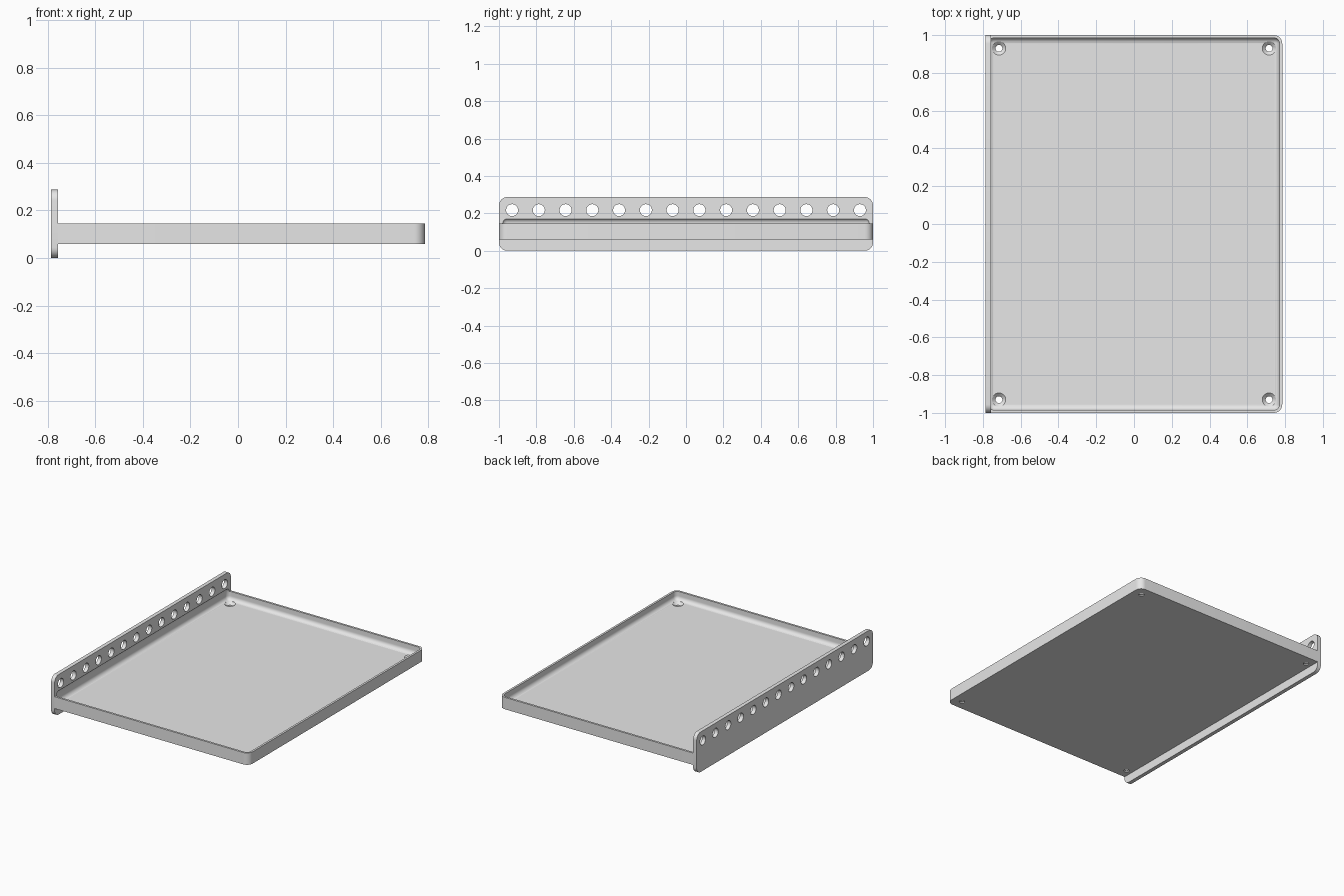
import bpy, bmesh, math
from mathutils import Matrix, Vector

cube = bpy.data.objects.get("Cube")
if cube:
    bpy.data.objects.remove(cube, do_unlink=True)

GREY = (0.8, 0.8, 0.8, 1)
mat = bpy.data.materials.new("plain grey")
mat.use_nodes = True
mat.diffuse_color = GREY
mat.node_tree.nodes["Principled BSDF"].inputs["Base Color"].default_value = GREY


def add(name, bm):
    bmesh.ops.recalc_face_normals(bm, faces=bm.faces[:])
    mesh = bpy.data.meshes.new(name)
    bm.to_mesh(mesh)
    bm.free()
    mesh.materials.append(mat)
    ob = bpy.data.objects.new(name, mesh)
    bpy.context.collection.objects.link(ob)
    return ob


def box(name, low, high, radius, rounded):
    """Box whose edges are rounded where rounded(midpoint, direction) is true."""
    low, high = Vector(low), Vector(high)
    bm = bmesh.new()
    bmesh.ops.create_cube(bm, size=1)
    size = high - low
    for v in bm.verts:
        v.co = (low + high) / 2 + Vector(a * b for a, b in zip(v.co, size))
    edges = [e for e in bm.edges
             if rounded((e.verts[0].co + e.verts[1].co) / 2,
                        (e.verts[0].co - e.verts[1].co).normalized())]
    bmesh.ops.bevel(bm, geom=edges, offset=radius, segments=8, profile=0.5, affect='EDGES')
    return add(name, bm)


def lathe(name, profile, matrix, steps=32):
    """Solid of revolution about z, then placed by the matrix."""
    bm = bmesh.new()
    verts = [bm.verts.new((r, 0, z)) for r, z in profile]
    edges = [bm.edges.new(pair) for pair in zip(verts, verts[1:])]
    bmesh.ops.spin(bm, geom=verts + edges, cent=(0, 0, 0), axis=(0, 0, 1),
                   angle=math.tau, steps=steps)
    bmesh.ops.remove_doubles(bm, verts=bm.verts[:], dist=0.0001)
    bm.transform(matrix)
    return add(name, bm)


def cut(ob, cutters):
    bpy.context.view_layer.objects.active = ob
    for cutter in cutters:
        cutter.hide_render = True
        mod = ob.modifiers.new("cut", 'BOOLEAN')
        mod.operation = 'DIFFERENCE'
        mod.solver = 'EXACT'
        mod.object = cutter
        bpy.ops.object.modifier_apply(modifier=mod.name)


# Tray slab with rounded outer corners, and the upright side plate
INNER = -0.757
tray = box("tray", (INNER, -1, 0.06), (0.785, 1, 0.145), 0.045,
           lambda m, d: abs(d.z) > 0.9 and m.x > 0)
plate = box("side_plate", (-0.785, -1, 0), (INNER, 1, 0.287), 0.045,
            lambda m, d: abs(d.x) > 0.9)

# Soft-edged hollow, which also bites slightly into the side plate
hollow = box("hollow_cutter", (-0.77, -0.985, 0.085), (0.77, 0.985, 0.175), 0.029,
             lambda m, d: True)

# Countersunk screw holes in the tray corners
screw = [(0, 0.04), (0.018, 0.04), (0.018, 0.068), (0.037, 0.086), (0.037, 0.13), (0, 0.13)]
screws = [lathe("screw_cutter", screw, Matrix.Translation((x, y, 0)))
          for x in (-0.715, 0.715) for y in (-0.93, 0.93)]

# Row of round holes along the side plate
COUNT = 14
pin = [(0, -0.05), (0.032, -0.05), (0.032, 0.05), (0, 0.05)]
turn = Matrix.Rotation(math.pi / 2, 4, 'Y')
pins = [lathe("pin_cutter", pin,
              Matrix.Translation((-0.771, -0.93 + 1.86 * i / (COUNT - 1), 0.217)) @ turn)
        for i in range(COUNT)]

cut(tray, [hollow] + screws)
cut(plate, [hollow] + pins)
for cutter in [hollow] + screws + pins:
    bpy.data.objects.remove(cutter, do_unlink=True)

# Smooth the rounded faces and keep the edges crisp
bpy.ops.object.select_all(action='DESELECT')
for ob in (tray, plate):
    ob.select_set(True)
bpy.context.view_layer.objects.active = tray
bpy.ops.object.shade_smooth_by_angle(angle=math.radians(30))
